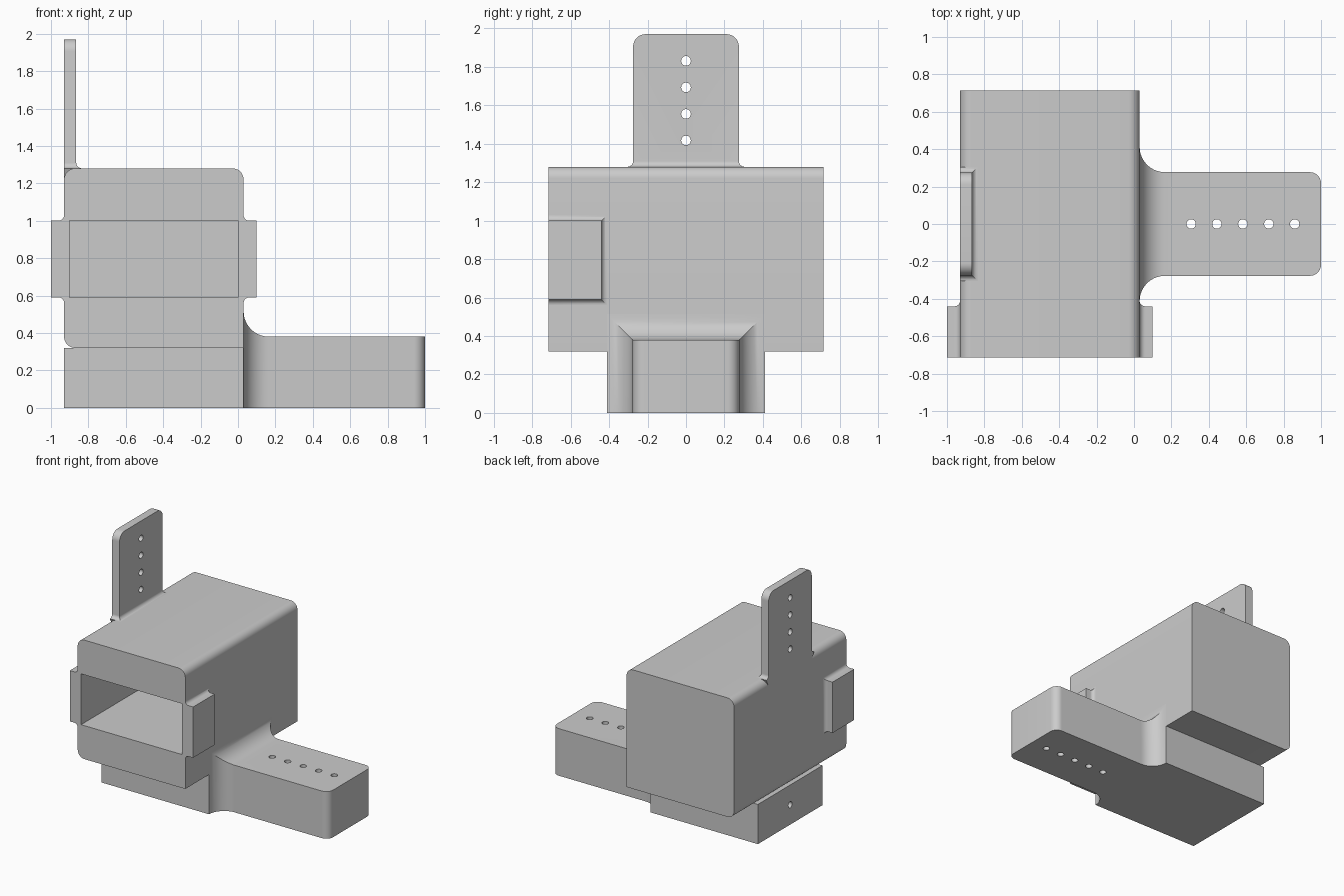
import bpy, bmesh
from math import sin, cos, pi, sqrt
from mathutils import Matrix

cube = bpy.data.objects.get("Cube")
if cube:
    bpy.data.objects.remove(cube, do_unlink=True)

grey = bpy.data.materials.new("plain grey")
grey.use_nodes = True
colour = (0.6, 0.6, 0.6, 1)
grey.diffuse_color = colour
grey.node_tree.nodes["Principled BSDF"].inputs["Base Color"].default_value = colour

LEFT, RIGHT, DEPTH = -0.93, 0.03, 0.715     # main body limits
FLOOR, ROOF = 0.32, 1.28
ARM_HALF, ARM_TOP, ARM_FILLET = 0.277, 0.38, 0.135
STEPS = 10


def finish(name, bm):
    bmesh.ops.recalc_face_normals(bm, faces=bm.faces)
    mesh = bpy.data.meshes.new(name)
    bm.to_mesh(mesh)
    bm.free()
    mesh.materials.append(grey)
    obj = bpy.data.objects.new(name, mesh)
    bpy.context.collection.objects.link(obj)
    return obj


def loft(name, rings):
    """Skin a list of closed point rings and cap both ends."""
    bm = bmesh.new()
    loops = [[bm.verts.new(p) for p in ring] for ring in rings]
    for a, b in zip(loops, loops[1:]):
        for i in range(len(a)):
            j = (i + 1) % len(a)
            bm.faces.new((a[i], a[j], b[j], b[i]))
    bm.faces.new(loops[0])
    bm.faces.new(loops[-1])
    return finish(name, bm)


def box(name, x0, x1, y0, y1, z0, z1):
    corners = [(x0, y0), (x1, y0), (x1, y1), (x0, y1)]
    return loft(name, [[(x, y, z) for x, y in corners] for z in (z0, z1)])


def rod(axis, centre, length, radius=0.025):
    bm = bmesh.new()
    bmesh.ops.create_cone(bm, cap_ends=True, segments=24, radius1=radius,
                          radius2=radius, depth=length)
    if axis == "X":
        bm.transform(Matrix.Rotation(pi / 2, 4, "Y"))
    bm.transform(Matrix.Translation(centre))
    return finish("hole_cutter", bm)


def cut(obj, cutters):
    bpy.context.view_layer.objects.active = obj
    for cutter in cutters:
        cutter.hide_render = True
        mod = obj.modifiers.new("cut", "BOOLEAN")
        mod.operation, mod.solver, mod.object = "DIFFERENCE", "EXACT", cutter
        bpy.ops.object.modifier_apply(modifier=mod.name)
        bpy.data.objects.remove(cutter, do_unlink=True)


def flare(r):
    """Concave fillet as (distance from wall, extra width) pairs."""
    angles = [pi / 2 * i / STEPS for i in range(STEPS + 1)]
    return [(r - r * cos(a), r - r * sin(a)) for a in angles]


def round_end(r):
    """Convex end as (distance before tip, lost width) pairs."""
    angles = [pi / 2 * i / STEPS for i in range(STEPS + 1)]
    return [(r - r * sin(a), r - r * cos(a)) for a in angles]


# Main body: rounded on three long edges, square on the fourth
def arc(cx, cz, start, r=0.06):
    return [(cx + r * cos(start + pi / 2 * i / STEPS),
             cz + r * sin(start + pi / 2 * i / STEPS)) for i in range(STEPS + 1)]


outline = ([(RIGHT, FLOOR)] + arc(RIGHT - 0.06, ROOF - 0.06, 0)
           + arc(LEFT + 0.06, ROOF - 0.06, pi / 2) + arc(LEFT + 0.06, FLOOR + 0.06, pi))
body = loft("body", [[(x, y, z) for x, z in outline] for y in (-DEPTH, DEPTH)])
cut(body, [box("cavity", -0.9, 0, -1, DEPTH - 0.03, 0.59, 1.0)])

# Base block with a small blind hole in its side
base = box("base", LEFT, RIGHT, -0.412, 0.412, 0, FLOOR)
cut(base, [rod("X", (LEFT, 0, 0.16), 0.5)])

# Arm: flares into the body, rounded at its far end
sizes = [(RIGHT + d, ARM_HALF + f, ARM_TOP + f) for d, f in flare(ARM_FILLET)]
sizes += [(1 - d, ARM_HALF - f, ARM_TOP) for d, f in round_end(0.06)]
arm = loft("arm", [[(x, -w, 0), (x, w, 0), (x, w, h), (x, -w, h)] for x, w, h in sizes])
cut(arm, [rod("Z", (0.305 + 0.1385 * i, 0, 0.2), 1) for i in range(5)])

# Upright tab: flares into the roof, rounded at its top
sizes = [(ROOF - 0.06, 0.277, -0.865)]
sizes += [(ROOF + d, 0.275 + f, -0.865 + f) for d, f in flare(0.03)]
sizes += [(1.97 - d, 0.275 - f, -0.865) for d, f in round_end(0.065)]
tab = loft("upright_tab", [[(LEFT, -w, z), (x, -w, z), (x, w, z), (LEFT, w, z)]
                           for z, w, x in sizes])
cut(tab, [rod("X", (-0.9, 0, 1.417 + 0.138 * i), 0.4) for i in range(4)])

# Side lugs beside the opening, mirrored about the body's centre
middle = (LEFT + RIGHT) / 2
half = (RIGHT - LEFT) / 2
lugs = []
for name, side in (("left_lug", 1), ("right_lug", -1)):
    rings = []
    for d, f in flare(0.03) + [(0.07, 0)]:
        x = middle + side * (half + d)
        y, low, high = -0.44 + f, 0.59 - f, 1.0 + f
        rings.append([(x, -DEPTH, low), (x, y, low), (x, y, high), (x, -DEPTH, high)])
    lugs.append(loft(name, rings))

# Smooth fillets, crisp edges
bpy.ops.object.select_all(action="DESELECT")
for obj in [body, base, arm, tab] + lugs:
    obj.select_set(True)
bpy.context.view_layer.objects.active = body
bpy.ops.object.shade_smooth_by_angle(angle=pi / 6)
